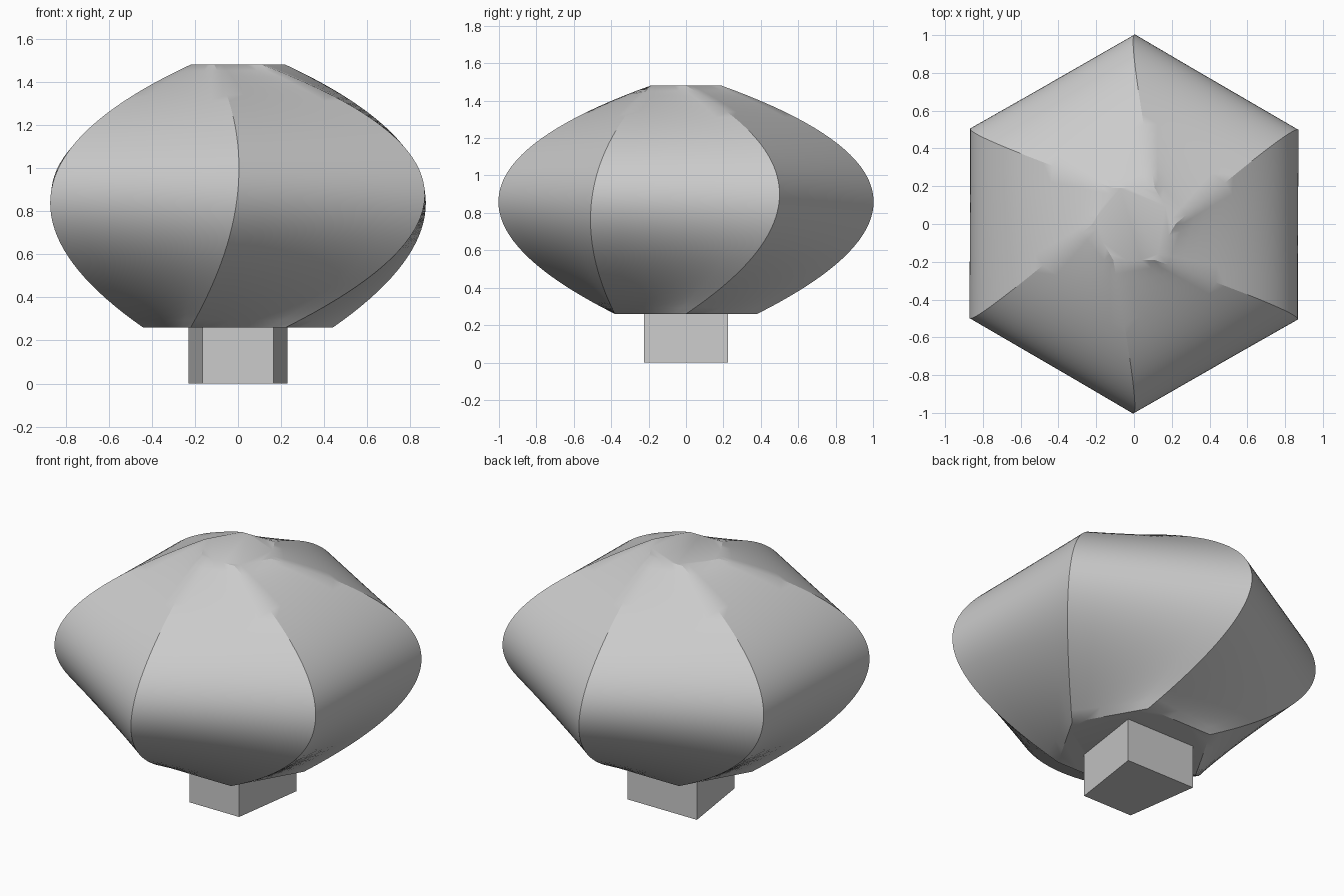
import bpy
import bmesh
from math import cos, sin, radians
from mathutils import Vector

if "Cube" in bpy.data.objects:
    bpy.data.objects.remove(bpy.data.objects["Cube"], do_unlink=True)

grey = bpy.data.materials.new("plain grey")
grey.use_nodes = True
GREY = (0.6, 0.6, 0.6, 1)
grey.diffuse_color = GREY
grey.node_tree.nodes["Principled BSDF"].inputs["Base Color"].default_value = GREY


def skin(name, rings):
    """Join closed rings of points with quads and cap both ends."""
    bm = bmesh.new()
    loops = [[bm.verts.new(p) for p in ring] for ring in rings]
    for low, high in zip(loops, loops[1:]):
        n = len(low)
        for i in range(n):
            j = (i + 1) % n
            bm.faces.new((low[i], low[j], high[j], high[i]))
    bm.faces.new(loops[0][::-1])
    bm.faces.new(loops[-1])
    mesh = bpy.data.meshes.new(name)
    bm.to_mesh(mesh)
    bm.free()
    mesh.materials.append(grey)
    obj = bpy.data.objects.new(name, mesh)
    bpy.context.collection.objects.link(obj)
    return obj


def hexagon(radius, z, turn, per_side=6):
    """Hexagon outline with extra points along each straight side."""
    corners = [Vector((radius * cos(radians(turn + 60 * i)),
                       radius * sin(radians(turn + 60 * i)), z)) for i in range(6)]
    return [corners[i].lerp(corners[(i + 1) % 6], k / per_side)
            for i in range(6) for k in range(per_side)]


# Body: smooth loft through three hexagons, the middle one turned
bottom = hexagon(0.44, 0.26, 0)
middle = hexagon(1.0, 0.9, 30)
top = hexagon(0.22, 1.48, 0)
STEPS = 40
rings = []
for step in range(STEPS + 1):
    s = 2 * step / STEPS - 1
    rings.append([b * (s * (s - 1) / 2) + m * (1 - s * s) + t * (s * (s + 1) / 2)
                  for b, m, t in zip(bottom, middle, top)])
body = skin("twisted_body", rings)

# Foot: block that narrows towards the front
plan = [(-0.165, -0.225), (0.165, -0.225), (0.23, 0.225), (-0.23, 0.225)]
foot = skin("foot", [[(x, y, z) for x, y in plan] for z in (0, 0.26)])

# Smooth shading with sharp creases kept
bpy.ops.object.select_all(action="DESELECT")
body.select_set(True)
bpy.context.view_layer.objects.active = body
bpy.ops.object.shade_smooth_by_angle(angle=radians(30))
